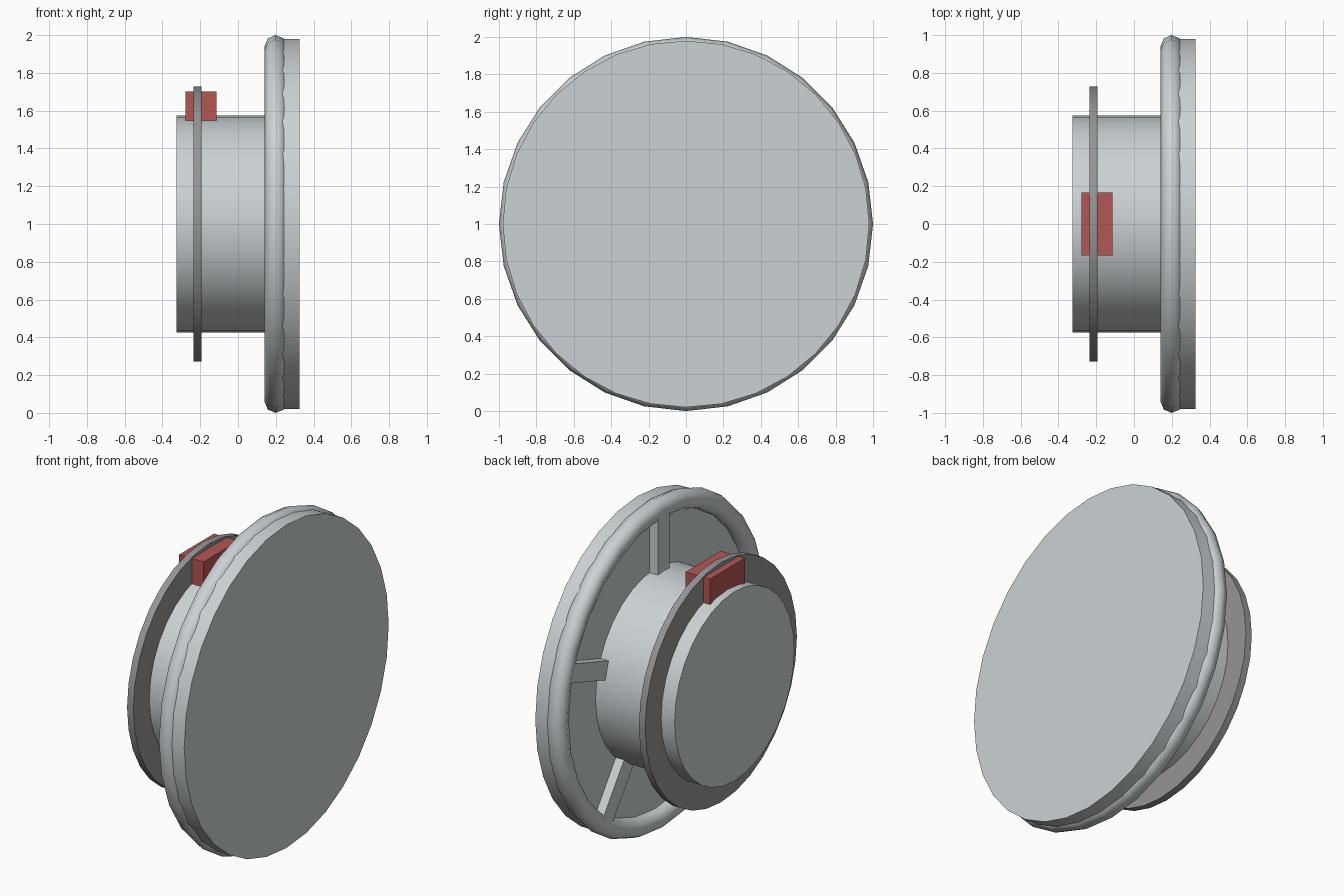
import bpy
from math import pi, sin, cos, radians
from mathutils import Matrix

if "Cube" in bpy.data.objects:
    bpy.data.objects.remove(bpy.data.objects["Cube"], do_unlink=True)

AXIS_Z = 1.0  # height of the wheel's axis


def material(name, rgb):
    m = bpy.data.materials.new(name)
    m.use_nodes = True
    m.diffuse_color = (*rgb, 1)
    m.node_tree.nodes["Principled BSDF"].inputs["Base Color"].default_value = (*rgb, 1)
    return m


light_grey = material("light grey", (0.60, 0.64, 0.66))
dark_grey = material("dark grey", (0.30, 0.30, 0.31))
red = material("red", (0.45, 0.095, 0.088))


def finish(name, mat):
    obj = bpy.context.object
    obj.name = name
    obj.data.materials.append(mat)
    return obj


def disc(name, x0, x1, radius, mat, sides=32):
    """Solid cylinder lying along x."""
    bpy.ops.mesh.primitive_cylinder_add(
        vertices=sides, radius=radius, depth=x1 - x0,
        location=((x0 + x1) / 2, 0, AXIS_Z), rotation=(0, pi / 2, 0))
    bpy.ops.object.shade_smooth_by_angle(angle=radians(30))
    return finish(name, mat)


def box(name, centre, size, mat, turn=0):
    """Box turned about the x axis."""
    bpy.ops.mesh.primitive_cube_add(size=1, location=centre, rotation=(turn, 0, 0))
    obj = finish(name, mat)
    obj.data.transform(Matrix.Diagonal((*size, 1)))
    return obj


# Large plate with a rounded rim
disc("face_plate", 0.205, 0.325, 0.98, light_grey)
bpy.ops.mesh.primitive_torus_add(
    major_segments=28, minor_segments=8, major_radius=0.94, minor_radius=0.06,
    location=(0.2, 0, AXIS_Z), rotation=(0, pi / 2, 0))
bpy.ops.object.shade_smooth()
finish("rim", light_grey)

# Hub and the thin dark ring around it
disc("hub", -0.325, 0.25, 0.574, light_grey)
disc("ring", -0.235, -0.193, 0.727, dark_grey)

# Five spokes between the hub and the rim
for i in range(5):
    a = pi / 2 + i * 2 * pi / 5
    r = 0.72
    box(f"spoke_{i + 1}", (0.185, r * cos(a), AXIS_Z + r * sin(a)),
        (0.07, 0.4, 0.11), light_grey, turn=a)

# Red block gripping the top of the ring
box("clamp_block", (-0.196, 0, 1.624), (0.164, 0.334, 0.154), red)
